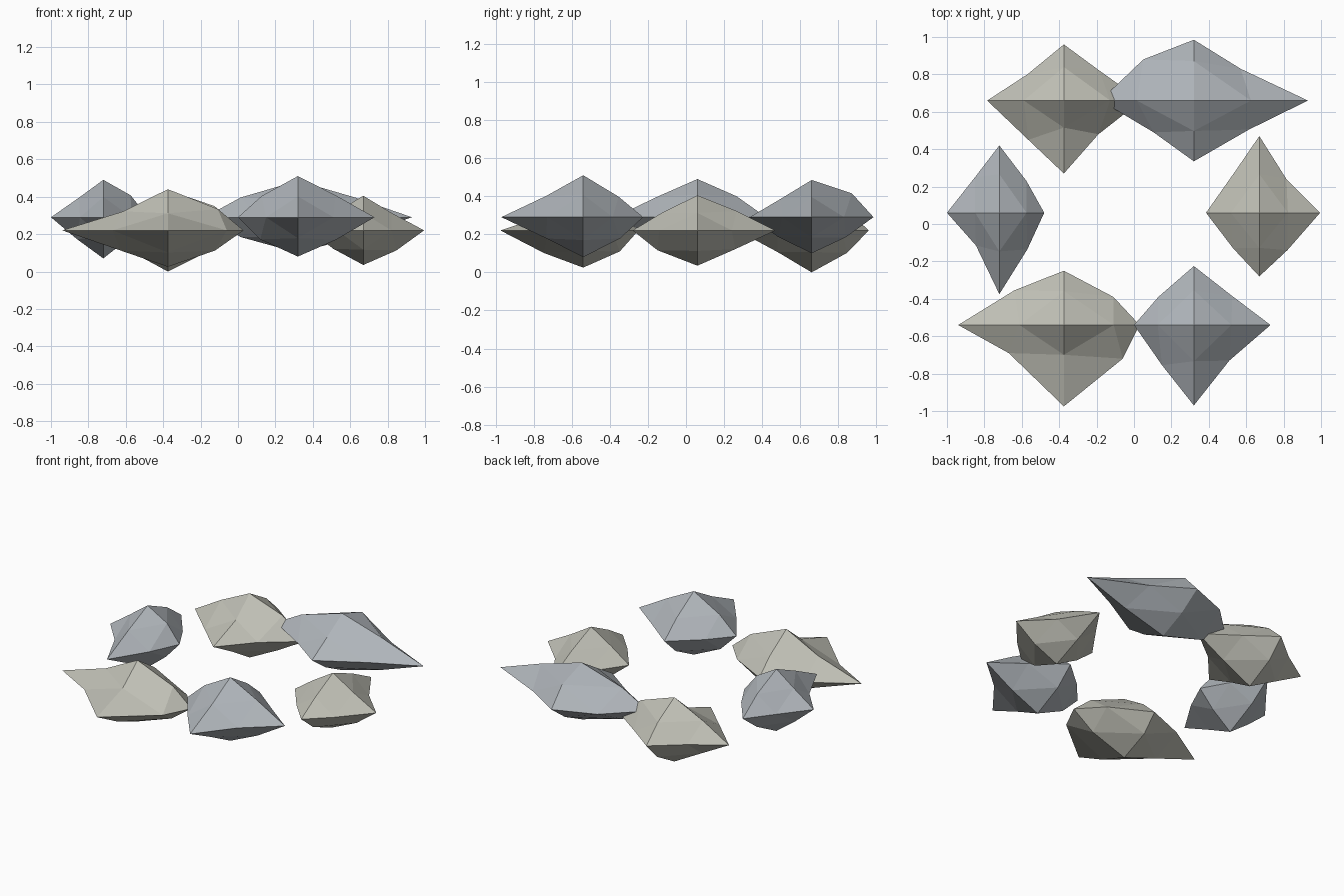
import bpy, bmesh
from itertools import product

if "Cube" in bpy.data.objects:
    bpy.data.objects.remove(bpy.data.objects["Cube"])


def material(name, rgb):
    m = bpy.data.materials.new(name)
    m.diffuse_color = (*rgb, 1)
    m.use_nodes = True
    m.node_tree.nodes["Principled BSDF"].inputs["Base Color"].default_value = m.diffuse_color
    return m


warm = material("warm_stone", (0.52, 0.52, 0.46))
cool = material("cool_stone", (0.43, 0.46, 0.49))


def rock(name, mat, centre, tips, corners, bulge):
    """Once-split octahedron.
    tips: reach along -x +x -y +y -z +z
    corners: waist offsets for quadrants (-,+) (+,+) (-,-) (+,-)
    bulge: upper then lower slope midpoints, each -x +x -y +y"""
    bm = bmesh.new()
    scale = [(tips[2 * i] + tips[2 * i + 1]) / 2 for i in range(3)]
    pts = {}
    # pointed tips
    for axis in range(3):
        for side, s in enumerate((-1, 1)):
            key = [0, 0, 0]
            key[axis] = s
            co = [0, 0, 0]
            co[axis] = s * tips[2 * axis + side]
            pts[tuple(key)] = co
    # waist midpoints
    for (sx, sy), (dx, dy) in zip(((-1, 1), (1, 1), (-1, -1), (1, -1)), corners):
        pts[(sx, sy, 0)] = [sx * dx, sy * dy, 0]
    # upper and lower slope midpoints
    dirs = [(-1, 0), (1, 0), (0, -1), (0, 1)]
    for (sz, (dx, dy)), k in zip(product((1, -1), dirs), bulge):
        pts[(dx, dy, sz)] = [k * dx * scale[0], k * dy * scale[1], k * sz * scale[2]]
    v = {key: bm.verts.new(co) for key, co in pts.items()}
    # four triangles per octant
    for sx, sy, sz in product((-1, 1), repeat=3):
        x, y, z = (sx, 0, 0), (0, sy, 0), (0, 0, sz)
        xy, yz, xz = (sx, sy, 0), (0, sy, sz), (sx, 0, sz)
        for tri in ((x, xy, xz), (y, yz, xy), (z, xz, yz), (xy, yz, xz)):
            bm.faces.new([v[k] for k in tri])
    bmesh.ops.recalc_face_normals(bm, faces=bm.faces)
    me = bpy.data.meshes.new(name)
    bm.to_mesh(me)
    bm.free()
    me.materials.append(mat)
    ob = bpy.data.objects.new(name, me)
    ob.location = centre
    bpy.context.collection.objects.link(ob)


# ring of six stones
rock("back_left_rock", warm, (-.375, .66, .22), (.41, .415, .39, .30, .22, .215),
     ((.195, .14), (.19, .16), (.19, .21), (.185, .18)),
     (.52, .60, .42, .52, .50, .52, .52, .54))
rock("back_right_rock", cool, (.32, .66, .29), (.50, .61, .325, .325, .19, .195),
     ((.27, .22), (.25, .17), (.215, .17), (.295, .155)),
     (.55, .55, .50, .65, .55, .55, .54, .55))
rock("right_rock", warm, (.67, .06, .22), (.285, .325, .34, .41, .185, .185),
     ((.13, .22), (.145, .18), (.14, .19), (.15, .20)),
     (.50, .50, .50, .55, .53, .58, .56, .53))
rock("front_right_rock", cool, (.32, -.54, .29), (.32, .41, .43, .315, .21, .22),
     ((.19, .15), (.205, .155), (.17, .215), (.19, .19)),
     (.53, .55, .52, .50, .55, .56, .52, .52))
rock("front_left_rock", warm, (-.375, -.54, .22), (.565, .405, .435, .29, .195, .22),
     ((.265, .185), (.265, .15), (.295, .15), (.315, .18)),
     (.49, .55, .44, .50, .52, .52, .57, .53))
rock("left_rock", cool, (-.72, .06, .29), (.28, .24, .435, .36, .22, .20),
     ((.13, .19), (.145, .17), (.125, .175), (.15, .195)),
     (.50, .56, .52, .52, .55, .53, .53, .53))
